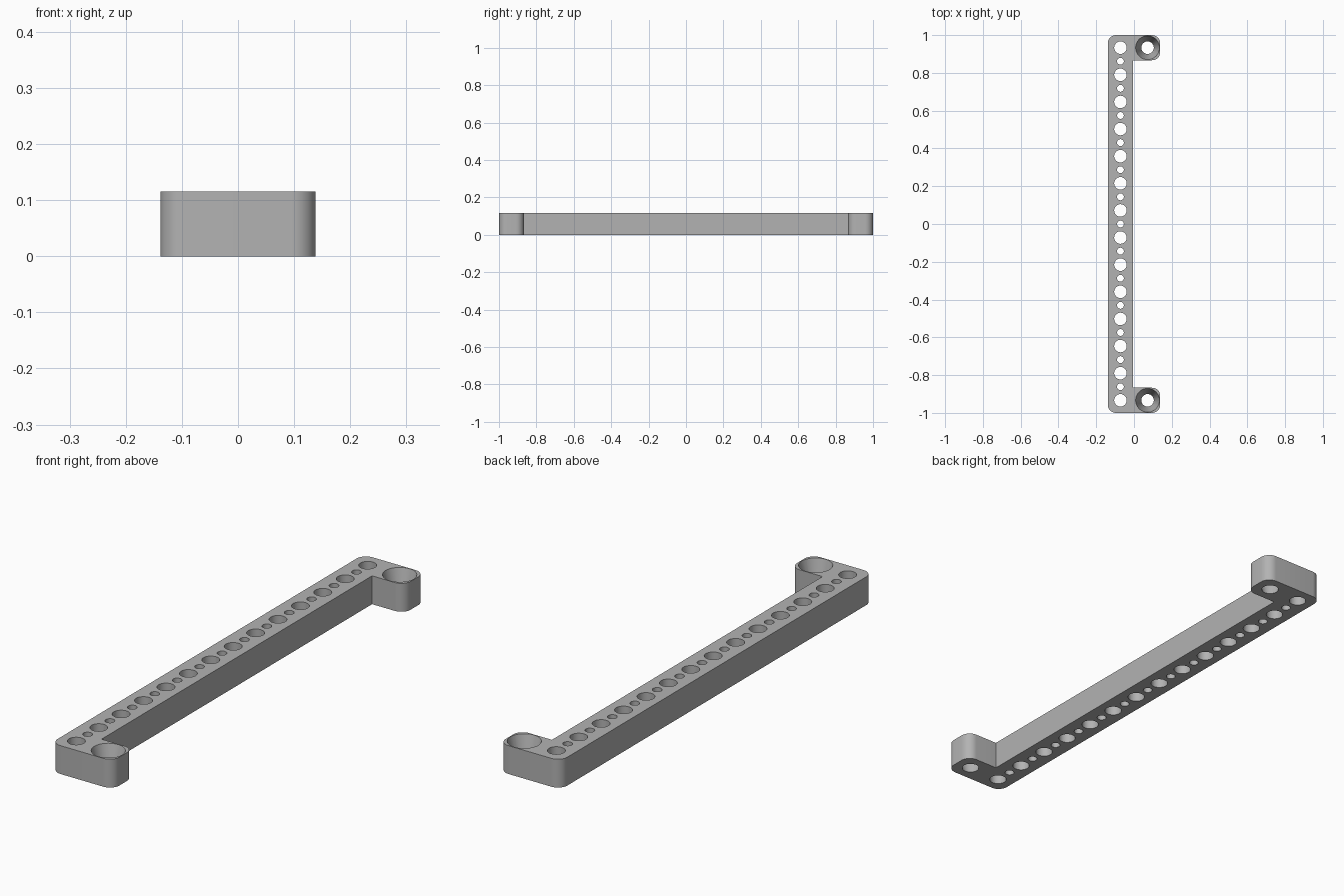
import bpy, bmesh, math
from mathutils import Matrix

cube = bpy.data.objects.get("Cube")
if cube:
    bpy.data.objects.remove(cube, do_unlink=True)

H = 0.115              # thickness
PITCH = 0.1436         # spacing of large holes
HALF = 0.0665          # half width of bar and tabs
COL = PITCH / 2        # x offset of the hole columns
END = PITCH * 6.5      # y of the end holes
XO, YO = COL + HALF, END + HALF
CORNER = 0.042

grey = bpy.data.materials.new("light grey plastic")
grey.use_nodes = True
grey.diffuse_color = (0.45, 0.45, 0.45, 1)
grey.node_tree.nodes["Principled BSDF"].inputs["Base Color"].default_value = grey.diffuse_color


def make_object(name, bm):
    mesh = bpy.data.meshes.new(name)
    bm.to_mesh(mesh)
    bm.free()
    obj = bpy.data.objects.new(name, mesh)
    bpy.context.collection.objects.link(obj)
    mesh.materials.append(grey)
    return obj


def rounded(points, steps=10):
    """Replace each (x, y, radius) corner of a right-angled outline by an arc."""
    out = []
    for i, (x, y, r) in enumerate(points):
        if r == 0:
            out.append((x, y))
            continue
        px, py, _ = points[i - 1]
        nx, ny, _ = points[(i + 1) % len(points)]
        a = (math.copysign(r, px - x) if px != x else 0, math.copysign(r, py - y) if py != y else 0)
        b = (math.copysign(r, nx - x) if nx != x else 0, math.copysign(r, ny - y) if ny != y else 0)
        for k in range(steps + 1):
            t = k / steps * math.pi / 2
            s, c = 1 - math.sin(t), 1 - math.cos(t)
            out.append((x + a[0] * s + b[0] * c, y + a[1] * s + b[1] * c))
    return out


# Bracket body: long bar with a tab at each end
inner_x, inner_y = -COL + HALF, END - HALF
outline = rounded([
    (-XO, -YO, CORNER), (XO, -YO, CORNER), (XO, -inner_y, CORNER), (inner_x, -inner_y, 0),
    (inner_x, inner_y, 0), (XO, inner_y, CORNER), (XO, YO, CORNER), (-XO, YO, CORNER)])
bm = bmesh.new()
base = bm.faces.new([bm.verts.new((x, y, 0)) for x, y in outline])
top = bmesh.ops.extrude_face_region(bm, geom=[base])["geom"]
bmesh.ops.translate(bm, vec=(0, 0, H), verts=[v for v in top if isinstance(v, bmesh.types.BMVert)])
bmesh.ops.recalc_face_normals(bm, faces=bm.faces)
body = make_object("bracket_body", bm)

# Hole cutters
bm = bmesh.new()


def cutter(x, y, r_low, r_high, z_low, z_high):
    bmesh.ops.create_cone(bm, cap_ends=True, segments=48, radius1=r_low, radius2=r_high,
                          depth=z_high - z_low,
                          matrix=Matrix.Translation((x, y, (z_low + z_high) / 2)))


BIG, SMALL, RIM = 0.033, 0.018, 0.063
for i in range(27):
    r = SMALL if i % 2 else BIG
    cutter(-COL, -END + i * PITCH / 2, r, r, -0.05, H + 0.05)

# Tapered screw seats in the tabs, extended past both faces
slope = (RIM - BIG) / H
for side in (-1, 1):
    cutter(COL, side * END, BIG - 0.02 * slope, RIM + 0.02 * slope, -0.02, H + 0.02)
holes = make_object("hole_cutters", bm)
holes.hide_render = True

# Cut the holes and keep only the finished bracket
mod = body.modifiers.new("holes", "BOOLEAN")
mod.operation = "DIFFERENCE"
mod.solver = "EXACT"
mod.object = holes
bpy.ops.object.select_all(action="DESELECT")
body.select_set(True)
bpy.context.view_layer.objects.active = body
bpy.ops.object.modifier_apply(modifier=mod.name)
bpy.data.objects.remove(holes, do_unlink=True)
bpy.ops.object.shade_smooth_by_angle(angle=math.radians(30))
